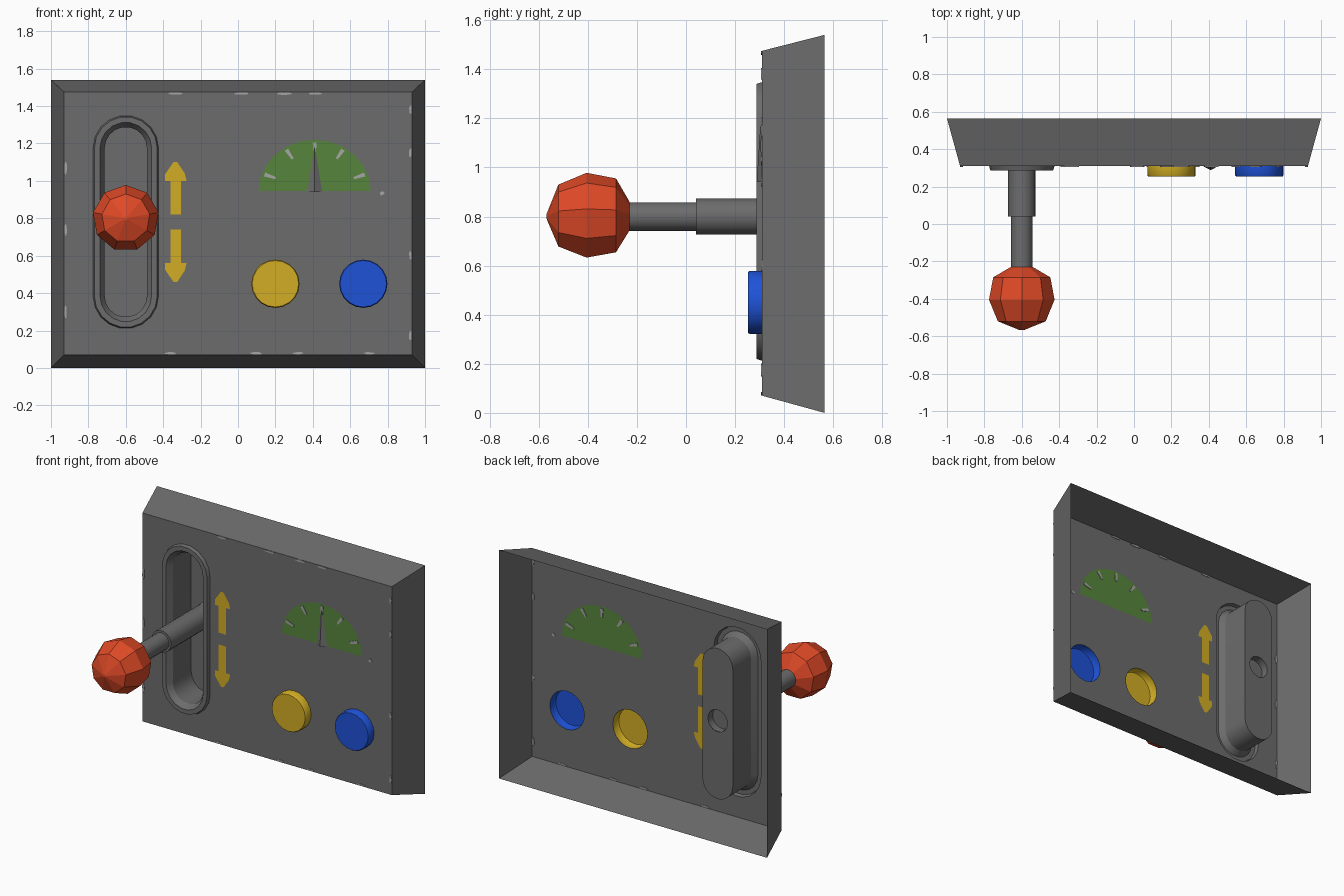
import bpy, bmesh, random
from math import sin, cos, pi, radians
from mathutils import Vector

random.seed(4)
old = bpy.data.objects.get("Cube")
if old:
    bpy.data.objects.remove(old, do_unlink=True)


def material(name, rgb):
    m = bpy.data.materials.new(name)
    m.use_nodes = True
    m.diffuse_color = (*rgb, 1)
    m.node_tree.nodes["Principled BSDF"].inputs["Base Color"].default_value = (*rgb, 1)
    return m


GREY = material("panel grey", (0.15, 0.15, 0.15))
WORN = material("worn light grey", (0.38, 0.38, 0.38))
YELLOW = material("yellow", (0.64, 0.42, 0.018))
BLUE = material("blue", (0.013, 0.085, 0.68))
GREEN = material("dial green", (0.095, 0.235, 0.045))
RED = material("knob red", (0.74, 0.067, 0.02))

FACE, BACK = 0.31, 0.565


def finish(name, bm, mat, smooth=None):
    me = bpy.data.meshes.new(name)
    bm.to_mesh(me)
    bm.free()
    ob = bpy.data.objects.new(name, me)
    me.materials.append(mat)
    bpy.context.collection.objects.link(ob)
    if smooth:
        bpy.ops.object.select_all(action='DESELECT')
        ob.select_set(True)
        bpy.context.view_layer.objects.active = ob
        bpy.ops.object.shade_smooth_by_angle(angle=radians(smooth))
    return ob


# Outlines are counter-clockwise (x, z) lists seen from the front
def rect(x0, x1, z0, z1):
    return [(x0, z0), (x1, z0), (x1, z1), (x0, z1)]


def circle(x, z, r, n, start=0.0):
    return [(x + r * cos(start + 2 * pi * i / n), z + r * sin(start + 2 * pi * i / n))
            for i in range(n)]


def stadium(x, z, r, half, k=9):
    top = [(x + r * cos(pi * i / k), z + half + r * sin(pi * i / k)) for i in range(k + 1)]
    return top + [(2 * x - a, 2 * z - b) for a, b in top]


def loft(name, rings, mat, front=False, back=False, smooth=None):
    """Join (outline, y) rings in order, with optional end faces."""
    bm = bmesh.new()
    loops = [[bm.verts.new((x, y, z)) for x, z in pts] for pts, y in rings]
    for a, b in zip(loops, loops[1:]):
        for i in range(len(a)):
            j = (i + 1) % len(a)
            bm.faces.new((a[i], a[j], b[j], b[i]))
    if front:
        bm.faces.new(loops[-1])
    if back:
        bm.faces.new(loops[0][::-1])
    return finish(name, bm, mat, smooth)


def plate(name, pts, mat):
    return loft(name, [(pts, FACE + 0.004), (pts, FACE - 0.004)], mat, True, True)


# Outlines let into the panel face
SX, SZ = -0.6, 0.78
slot = stadium(SX, SZ, 0.175, 0.395)
buttons = {"yellow_button": (0.2, YELLOW), "blue_button": (0.67, BLUE)}
button_outline = {n: circle(x, 0.45, 0.129, 20) for n, (x, m) in buttons.items()}

arrow_up = [(-0.362, 0.82), (-0.305, 0.82), (-0.305, 1.0), (-0.275, 1.0), (-0.285, 1.04),
            (-0.325, 1.1), (-0.345, 1.1), (-0.39, 1.035), (-0.39, 1.0), (-0.362, 1.0)]
arrow_down = [(x, 2 * 0.78 - z) for x, z in reversed(arrow_up)]
arrow_down = [(x, z) for x, z in arrow_down]

DX, DZ, RX, RZ = 0.41, 0.945, 0.3, 0.275


def on_dial(deg, f, side=0.0):
    a = radians(deg)
    return (DX + f * RX * cos(a) - side * sin(a), DZ + f * RZ * sin(a) + side * cos(a))


dial = [on_dial(d, 1) for d in range(0, 181, 15)]

# Panel: sloping sides, open at the back
loft("panel_sides", [(rect(-1, 1, 0, 1.54), BACK),
                     (rect(-0.93, 0.93, 0.07, 1.475), FACE)], GREY)

# Panel face with openings
bm = bmesh.new()
for pts in [rect(-0.93, 0.93, 0.07, 1.475), slot, arrow_up, arrow_down, dial,
            *button_outline.values()]:
    vs = [bm.verts.new((x, FACE, z)) for x, z in pts]
    for i, v in enumerate(vs):
        bm.edges.new((v, vs[(i + 1) % len(vs)]))
bmesh.ops.triangle_fill(bm, use_beauty=True, use_dissolve=False,
                        edges=bm.edges[:], normal=Vector((0, -1, 0)))
finish("panel_face", bm, GREY)

# Coloured insets flush with the face
for name, pts, mat in [("arrow_up", arrow_up, YELLOW), ("arrow_down", arrow_down, YELLOW),
                       ("dial", dial, GREEN)]:
    loft(name, [(pts, FACE)], mat, front=True)

# Dial ticks and raised needle
for i, d in enumerate((20, 58, 90, 122, 160)):
    plate(f"dial_tick_{i}", [on_dial(d, 0.74, -0.006), on_dial(d, 0.95, -0.011),
                             on_dial(d, 0.95, 0.011), on_dial(d, 0.74, 0.006)], WORN)
bm = bmesh.new()
tip, left, right, ridge = [bm.verts.new(p) for p in (
    (DX, FACE - 0.006, 1.19), (DX - 0.04, FACE - 0.001, 0.94),
    (DX + 0.04, FACE - 0.001, 0.94), (DX, FACE - 0.022, 0.94))]
for f in ((tip, left, ridge), (tip, ridge, right), (left, right, ridge)):
    bm.faces.new(f)
finish("dial_needle", bm, GREY)

# Push buttons, hollow behind
for name, (x, mat) in buttons.items():
    loft(name, [(button_outline[name], FACE),
                (button_outline[name], 0.26),
                (circle(x, 0.45, 0.124, 20), 0.253)], mat, front=True, smooth=40)

# Lever slot: raised rim, bevel, deep pocket with a hole for the lever
loft("lever_slot", [(slot, FACE),
                    (stadium(SX, SZ, 0.168, 0.395), 0.287),
                    (stadium(SX, SZ, 0.138, 0.395), 0.287),
                    (stadium(SX, SZ, 0.113, 0.395), 0.325),
                    (stadium(SX, SZ, 0.113, 0.395), 0.52),
                    (stadium(SX, 0.8, 0.072, 0.002), 0.52)], GREY, smooth=25)

# Lever: thick sleeve, thin rod and faceted knob
LX, LZ = SX, 0.8
loft("lever_sleeve", [(circle(LX, LZ, 0.073, 20), 0.52),
                      (circle(LX, LZ, 0.073, 20), 0.04)], GREY, front=True, smooth=40)
loft("lever_socket", [(circle(LX, LZ, 0.072, 20), 0.47)], GREY, front=True)
loft("lever_rod", [(circle(LX, LZ, 0.058, 20), 0.04),
                   (circle(LX, LZ, 0.058, 20), -0.25)], GREY, smooth=40)
knob = [(0.06, -0.23), (0.155, -0.285), (0.178, -0.405), (0.13, -0.52), (0.01, -0.568)]
loft("lever_knob", [(circle(LX, LZ, r, 9, pi / 2), y) for r, y in knob], RED, True, True)


# Worn paint chips along the face edges
def chip(name, x, z, w, h):
    pts = [(x + w * cos(a) * random.uniform(0.7, 1.1), z + h * sin(a) * random.uniform(0.7, 1.1))
           for a in (2 * pi * i / 7 for i in range(7))]
    plate(name, pts, WORN)


for i, x in enumerate((-0.33, 0.02, 0.25, 0.41)):
    chip(f"chip_top_{i}", x, 1.467, 0.045, 0.008)
for i, x in enumerate((-0.36, 0.1, 0.32, 0.7)):
    chip(f"chip_bottom_{i}", x, 0.078, 0.035, 0.008)
for i, z in enumerate((0.3, 0.74, 1.07)):
    chip(f"chip_right_{i}", -0.922, z, 0.008, 0.04)
for i, z in enumerate((0.17, 0.6, 1.15, 1.38)):
    chip(f"chip_left_{i}", 0.922, z, 0.008, 0.03)
chip("chip_by_dial", 0.77, 0.935, 0.013, 0.013)
